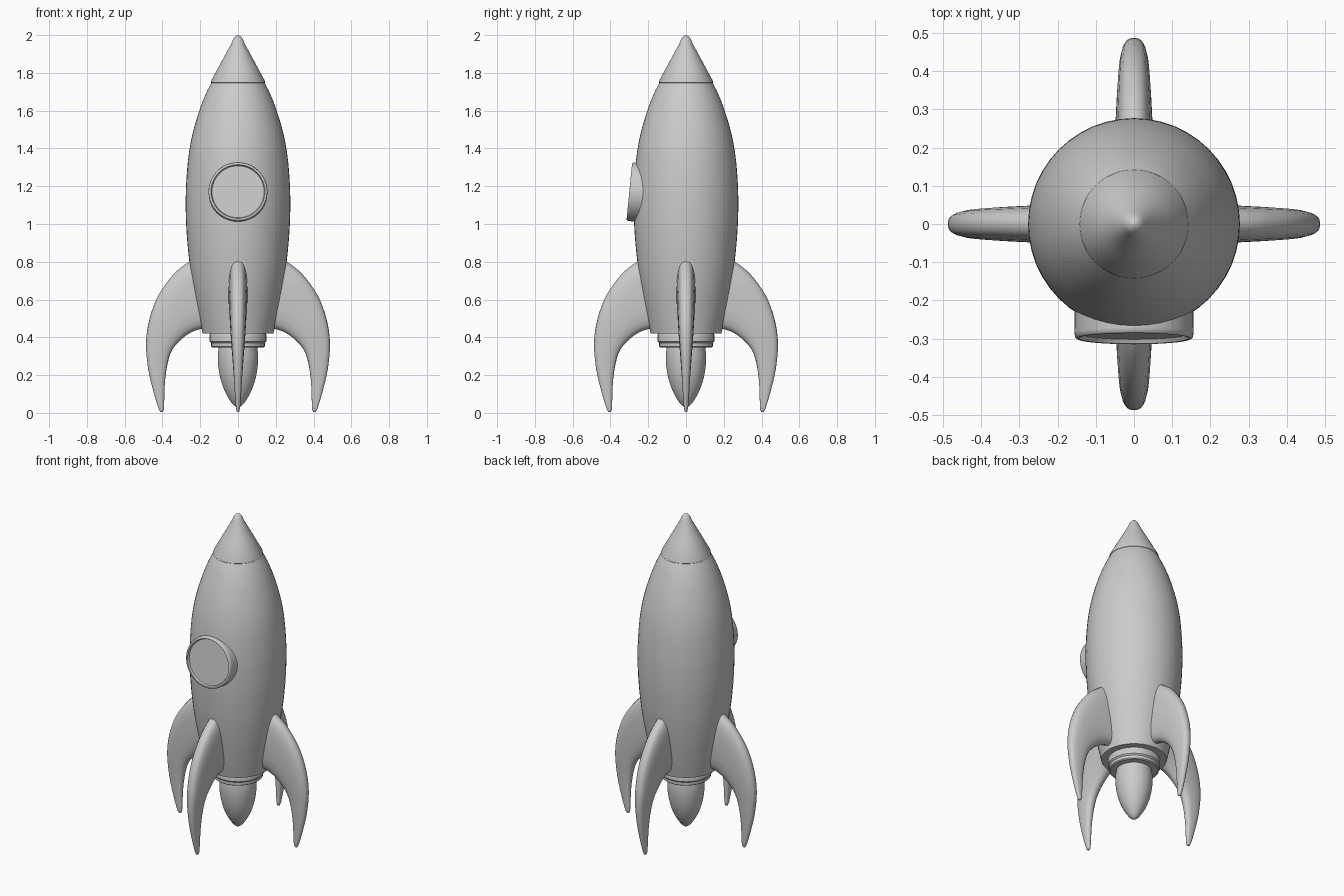
import bpy, bmesh, math
from mathutils import Matrix, Vector

if "Cube" in bpy.data.objects:
    bpy.data.objects.remove(bpy.data.objects["Cube"])


def spline(pts, n=4):
    """Catmull-Rom smoothing of tuples of any length."""
    pts = [Vector(p) for p in pts]
    ext = [2 * pts[0] - pts[1]] + pts + [2 * pts[-1] - pts[-2]]
    out = []
    for a, b, c, d in zip(ext, ext[1:], ext[2:], ext[3:]):
        for k in range(n):
            t = k / n
            out.append(0.5 * (2 * b + (c - a) * t + (2 * a - 5 * b + 4 * c - d) * t * t
                              + (3 * b - a - 3 * c + d) * t ** 3))
    return out + [pts[-1]]


def skin(name, rings, matrix=Matrix(), angle=35):
    """Bridge equal-length closed rings, cap both ends, shade smooth."""
    bm = bmesh.new()
    loops = [[bm.verts.new(p) for p in r] for r in rings]
    n = len(loops[0])
    for a, b in zip(loops, loops[1:]):
        for i in range(n):
            j = (i + 1) % n
            bm.faces.new((a[i], a[j], b[j], b[i]))
    bm.faces.new(loops[0][::-1])
    bm.faces.new(loops[-1])
    bmesh.ops.recalc_face_normals(bm, faces=bm.faces)
    mesh = bpy.data.meshes.new(name)
    bm.to_mesh(mesh)
    bm.free()
    ob = bpy.data.objects.new(name, mesh)
    ob.matrix_world = matrix
    bpy.context.collection.objects.link(ob)
    bpy.ops.object.select_all(action='DESELECT')
    ob.select_set(True)
    bpy.context.view_layer.objects.active = ob
    bpy.ops.object.shade_smooth_by_angle(angle=math.radians(angle))
    return ob


def lathe(name, profile, matrix=Matrix(), seg=48, angle=35):
    """Revolve (radius, height) points around local z."""
    rings = [[(max(r, 0.0005) * math.cos(2 * math.pi * i / seg),
               max(r, 0.0005) * math.sin(2 * math.pi * i / seg), z)
              for i in range(seg)] for r, z in profile]
    return skin(name, rings, matrix, angle)


# Hull
lathe("hull", spline([(0.187, 0.42), (0.215, 0.55), (0.24, 0.68), (0.26, 0.82),
                      (0.273, 0.97), (0.277, 1.1), (0.274, 1.22), (0.262, 1.36),
                      (0.24, 1.48), (0.205, 1.6), (0.17, 1.69), (0.137, 1.755)]))

# Nose cone with a small lip
lathe("nose_cone", [(0.12, 1.745), (0.138, 1.744), (0.143, 1.749), (0.141, 1.76),
                    (0.09, 1.855), (0.035, 1.955), (0.025, 1.98), (0.014, 1.994), (0, 2.0)])

# Engine collar, two steps
lathe("engine_collar", [(0.14, 0.43), (0.15, 0.415), (0.15, 0.378), (0.142, 0.37),
                        (0.142, 0.352), (0.136, 0.347), (0.09, 0.347)])

# Exhaust flame
lathe("exhaust_flame", spline([(0.095, 0.38), (0.104, 0.33), (0.106, 0.27), (0.095, 0.19),
                               (0.07, 0.115), (0.035, 0.055), (0.012, 0.033), (0, 0.03)]))

# Porthole, tilted slightly upward: outer wall, rounded rim, recessed glass
port = Matrix.Translation((0, -0.3, 1.172)) @ Matrix.Rotation(math.radians(84.4), 4, 'X')
lathe("porthole", [(0.155, -0.15), (0.156, -0.015), (0.154, -0.004), (0.149, 0.0),
                   (0.143, -0.001), (0.138, -0.012), (0.0, -0.012)], port, angle=50)

# Fins: stations of outer x, z, inner x, z, half thickness
stations = spline([
    (0.17, 0.86, 0.12, 0.45, 0.052),
    (0.26, 0.80, 0.19, 0.445, 0.050),
    (0.34, 0.735, 0.25, 0.425, 0.047),
    (0.42, 0.625, 0.305, 0.385, 0.043),
    (0.468, 0.50, 0.35, 0.33, 0.038),
    (0.487, 0.37, 0.373, 0.26, 0.031),
    (0.475, 0.23, 0.386, 0.17, 0.023),
    (0.447, 0.11, 0.390, 0.08, 0.016),
    (0.423, 0.03, 0.392, 0.025, 0.011),
    (0.412, 0.006, 0.398, 0.006, 0.006)])


def fin_ring(s, n=20):
    ox, oz, ix, iz, t = s
    ring = []
    for i in range(n):
        a = 2 * math.pi * i / n
        c, d = math.cos(a), math.sin(a)
        u = 0.5 + 0.5 * math.copysign(abs(c) ** 0.75, c)
        v = math.copysign(abs(d) ** 0.75, d)
        ring.append((ix + (ox - ix) * u, t * v, iz + (oz - iz) * u))
    return ring


for k, side in enumerate(("right", "back", "left", "front")):
    skin(side + "_fin", [fin_ring(s) for s in stations],
         Matrix.Rotation(k * math.pi / 2, 4, 'Z'), angle=60)
